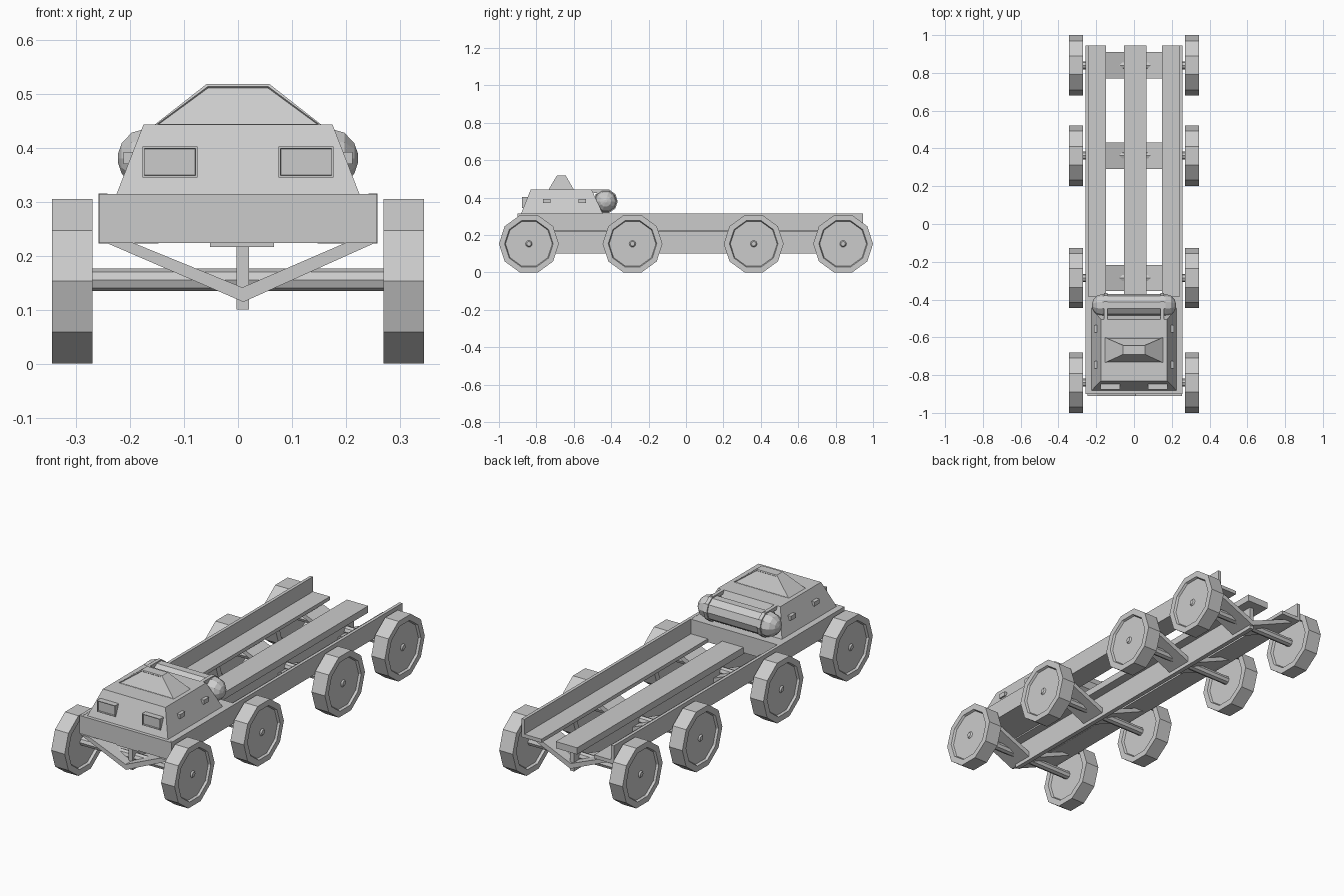
import bpy, bmesh, math
from mathutils import Matrix, Vector

if "Cube" in bpy.data.objects:
    bpy.data.objects.remove(bpy.data.objects["Cube"])


def finish(name, bm):
    bmesh.ops.recalc_face_normals(bm, faces=bm.faces)
    me = bpy.data.meshes.new(name)
    bm.to_mesh(me)
    bm.free()
    ob = bpy.data.objects.new(name, me)
    bpy.context.collection.objects.link(ob)
    return ob


def frustum(name, low, high, z0, z1, inset_dirs=(), inset=0.008, depth=-0.008):
    """Block between two rectangles (x0, x1, y0, y1), with optional framed faces."""
    bm = bmesh.new()
    rings = []
    for (x0, x1, y0, y1), z in ((low, z0), (high, z1)):
        rings.append([bm.verts.new((x, y, z)) for x, y in
                      ((x0, y0), (x1, y0), (x1, y1), (x0, y1))])
    a, b = rings
    bm.faces.new(a[::-1])
    bm.faces.new(b)
    for i in range(4):
        j = (i + 1) % 4
        bm.faces.new((a[i], a[j], b[j], b[i]))
    bm.normal_update()
    for d in inset_dirs:
        face = max(bm.faces, key=lambda f: f.normal.dot(Vector(d)))
        bmesh.ops.inset_individual(bm, faces=[face], thickness=inset)
        bmesh.ops.inset_individual(bm, faces=[face], thickness=0.001, depth=depth)
    return finish(name, bm)


def box(name, x0, x1, y0, y1, z0, z1, **kw):
    r = (x0, x1, y0, y1)
    return frustum(name, r, r, z0, z1, **kw)


def prism(name, pts, y0, y1):
    """Extrude an (x, z) profile along y."""
    bm = bmesh.new()
    f = bm.faces.new([bm.verts.new((x, y0, z)) for x, z in pts])
    ext = bmesh.ops.extrude_face_region(bm, geom=[f])["geom"]
    bmesh.ops.translate(bm, vec=(0, y1 - y0, 0),
                        verts=[v for v in ext if isinstance(v, bmesh.types.BMVert)])
    return finish(name, bm)


def lathe_x(name, profile, sides, y, z):
    """Revolve an (x, radius) profile round an axis parallel to x."""
    bm = bmesh.new()
    rings = []
    for x, r in profile:
        rings.append([bm.verts.new((x, y + r * math.cos(2 * math.pi * i / sides),
                                    z + r * math.sin(2 * math.pi * i / sides)))
                      for i in range(sides)])
    for a, b in zip(rings, rings[1:]):
        for i in range(sides):
            j = (i + 1) % sides
            bm.faces.new((a[i], a[j], b[j], b[i]))
    bm.faces.new(rings[0])
    bm.faces.new(rings[-1])
    return finish(name, bm)


# Wheels, axles and V-shaped axle brackets
WZ = 0.1525
wheel = [(0.282, 0.02), (0.282, 0.125), (0.27, 0.13), (0.27, 0.16),
         (0.345, 0.16), (0.345, 0.13), (0.334, 0.125), (0.334, 0.018), (0.341, 0.012)]
vee = [(-0.245, 0.224), (0.01, 0.114), (0.255, 0.224),
       (0.2, 0.224), (0.008, 0.141), (-0.195, 0.224)]
for n, y in enumerate((-0.84, -0.286, 0.362, 0.84)):
    for side in (-1, 1):
        lathe_x(f"wheel_{n}_{'left' if side < 0 else 'right'}",
                [(x * side, r) for x, r in wheel], 10, y, WZ)
    lathe_x(f"axle_{n}", [(-0.29, 0.021), (0.29, 0.021)], 8, y, 0.155)
    prism(f"axle_bracket_{n}", vee, y - 0.07, y + 0.07)

# Chassis: L-section side rails, centre plank, keel web, front platform
for side in (-1, 1):
    ell = [(0.147, 0.222), (0.258, 0.222), (0.258, 0.315),
           (0.242, 0.315), (0.242, 0.24), (0.147, 0.24)]
    prism(f"side_rail_{'left' if side < 0 else 'right'}",
          [(x * side, z) for x, z in ell], -0.89, 0.945)
box("centre_plank", -0.052, 0.067, -0.895, 0.945, 0.216, 0.25)
box("keel_web", -0.003, 0.02, -0.87, 0.9, 0.1, 0.22)
box("cab_platform", -0.2575, 0.2575, -0.9, -0.385, 0.223, 0.314)

# Cab body with framed roof hatch
frustum("cab_body", (-0.225, 0.225, -0.882, -0.445), (-0.175, 0.175, -0.83, -0.505),
        0.314, 0.443)
frustum("roof_hatch", (-0.155, 0.155, -0.735, -0.6), (-0.058, 0.058, -0.69, -0.643),
        0.442, 0.518, inset_dirs=((0, -1, 0.5), (0, 1, 0.5)), inset=0.006, depth=-0.004)

# Headlights, side vents and tank straps, mirrored left and right
for side in (-1, 1):
    tag = "left" if side < 0 else "right"
    a, b = sorted((side * 0.075, side * 0.177))
    box(f"headlight_{tag}", a, b, -0.876, -0.83, 0.345, 0.402,
        inset_dirs=((0, -1, 0),), inset=0.005)
    for k, y in enumerate((-0.745, -0.555)):
        a, b = sorted((side * 0.18, side * 0.212))
        box(f"side_vent_{tag}_{k}", a, b, y - 0.02, y + 0.02, 0.37, 0.392)
    a, b = side * 0.14, side * 0.158
    lathe_x(f"tank_strap_{tag}", [(a, 0.065), (b, 0.065)], 10, -0.43, 0.38)
    a, b = sorted((a, b))
    box(f"strap_arm_{tag}", a, b, -0.51, -0.42, 0.425, 0.443)

# Cross-mounted tank with domed ends
R, HALF, DOME = 0.059, 0.168, 0.055
dome = [(HALF + DOME * math.sin(t), R * math.cos(t))
        for t in (0, math.radians(32), math.radians(60), math.radians(82))]
lathe_x("rear_tank", [(-x, r) for x, r in reversed(dome)] + dome, 10, -0.43, 0.38)
